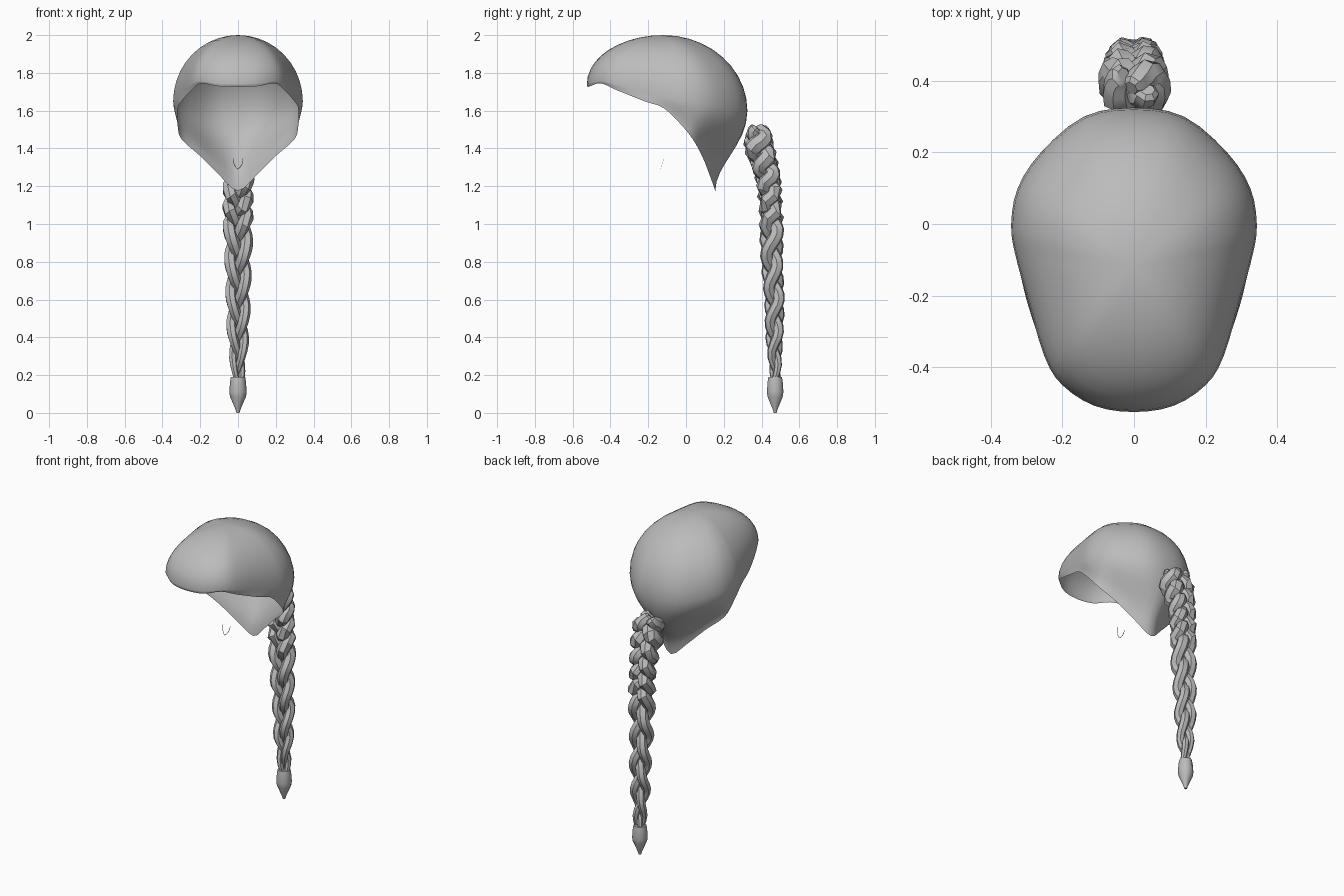
import bpy, bmesh, math
from mathutils import Vector

if "Cube" in bpy.data.objects:
    bpy.data.objects.remove(bpy.data.objects["Cube"], do_unlink=True)

grey = bpy.data.materials.new("hair grey")
grey.use_nodes = True
TONE = (0.5, 0.5, 0.5, 1)
grey.diffuse_color = TONE
grey.node_tree.nodes["Principled BSDF"].inputs["Base Color"].default_value = TONE


def catmull(pts, t, cyclic=False):
    """Smooth curve through pts, where t counts points."""
    n = len(pts)
    i = math.floor(t) if cyclic else min(math.floor(t), n - 2)
    f = t - i
    pick = (lambda k: pts[k % n]) if cyclic else (lambda k: pts[max(0, min(n - 1, k))])
    a, b, c, d = (Vector(pick(i + k)) for k in (-1, 0, 1, 2))
    return b + f / 2 * (c - a + f * (2 * a - 5 * b + 4 * c - d + f * (3 * (b - c) + d - a)))


def loft(name, rings, caps=(), angle=40):
    """Skin a list of closed rings; caps lists ring indices to fill."""
    bm = bmesh.new()
    rows = [[bm.verts.new(p) for p in ring] for ring in rings]
    n = len(rows[0])
    for lo, hi in zip(rows, rows[1:]):
        for j in range(n):
            k = (j + 1) % n
            bm.faces.new((lo[j], lo[k], hi[k], hi[j]))
    for c in caps:
        bm.faces.new(rows[c])
    bmesh.ops.remove_doubles(bm, verts=bm.verts, dist=0.0002)
    bmesh.ops.recalc_face_normals(bm, faces=bm.faces)
    mesh = bpy.data.meshes.new(name)
    bm.to_mesh(mesh)
    bm.free()
    mesh.materials.append(grey)
    obj = bpy.data.objects.new(name, mesh)
    bpy.context.collection.objects.link(obj)
    bpy.ops.object.select_all(action="DESELECT")
    obj.select_set(True)
    bpy.context.view_layer.objects.active = obj
    bpy.ops.object.shade_smooth_by_angle(angle=math.radians(angle))
    return obj


# Hair cap: widest line and open rim, from forehead to nape on the left side
widest = [(0, -.525, 1.74), (.11, -.508, 1.745), (.2, -.45, 1.755), (.25, -.37, 1.74),
          (.3, -.2, 1.7), (.333, -.08, 1.66), (.343, 0, 1.65), (.325, .1, 1.64),
          (.26, .2, 1.62), (.14, .3, 1.6), (0, .325, 1.6)]
rim = [(0, -.52, 1.725), (.11, -.505, 1.73), (.195, -.45, 1.745), (.245, -.37, 1.71),
       (.298, -.22, 1.65), (.318, -.12, 1.615), (.32, -.03, 1.53), (.3, .035, 1.45),
       (.2, .085, 1.36), (.1, .125, 1.26), (0, .155, 1.175)]


def full_loop(half, steps=3):
    pts = half + [(-x, y, z) for x, y, z in half[-2:0:-1]]
    return [catmull(pts, i / steps, True) for i in range(len(pts) * steps)]


wide_loop, rim_loop = full_loop(widest), full_loop(rim)
crown = Vector((0, -.12, 2))
rings = []
for i in range(11):                       # dome, crown to widest line
    a = math.pi / 2 * i / 10
    s, c = math.sin(a), math.cos(a)
    rings.append([Vector((crown.x + (w.x - crown.x) * s, crown.y + (w.y - crown.y) * s,
                          w.z + (crown.z - w.z) * c)) for w in wide_loop])
for i in range(1, 9):                     # skirt, widest line to rim
    t = i / 8
    ring = []
    for w, r in zip(wide_loop, rim_loop):
        drop = Vector((0, 0, w.z - r.z))
        ring.append((1 - t) ** 3 * w + 3 * t * (1 - t) ** 2 * (w - .43 * drop)
                    + 3 * t * t * (1 - t) * (r + .33 * drop) + t ** 3 * r)
    rings.append(ring)
loft("hair_cap", rings, angle=60)

# Braid: centre line (y, z) with thickness, from the top down
spine = [(.39, 1.51, .85), (.385, 1.42, 1.25), (.42, 1.3, 1.1), (.44, 1.2, 1.02),
         (.452, 1, 1), (.455, .8, .9), (.468, .6, .82), (.468, .4, .72), (.475, .17, .4)]


def strand_point(u, phase):
    y, z, size = catmull(spine, u * (len(spine) - 1))
    # tight plaits near the top, long ones below
    turns = (1.5 - z) / .29 if z > 1 else .5 / .29 + (1 - z) / .53
    p = math.tau * turns + phase
    return Vector((.047 * size * math.sin(p), y + .03 * size * math.sin(2 * p), z)), size


def strand(name, phase, count=56, sides=7):
    rings = []
    for i in range(count + 1):
        u = i / count
        p, size = strand_point(u, phase)
        ahead = strand_point(min(1, u + .005), phase)[0]
        behind = strand_point(max(0, u - .005), phase)[0]
        t = (ahead - behind).normalized()
        across = (Vector((1, 0, 0)) - t * t.x).normalized()
        deep = t.cross(across)
        r = .037 * size * (.65 if i == 0 else 1)
        rings.append([p + r * (across * math.cos(a) + deep * 1.05 * math.sin(a))
                      for a in (math.tau * k / sides for k in range(sides))])
    loft(name, rings, caps=(0, -1), angle=35)


for n, side in enumerate(("first", "second", "third")):
    strand(side + "_braid_strand", math.tau * n / 3)

# Tuft closing the braid end
tuft = [(.19, .038), (.165, .042), (.11, .046), (.085, .042), (.02, .014), (0, .008)]
loft("braid_tuft", [[(r * math.cos(math.tau * k / 10), .472 + r * math.sin(math.tau * k / 10), z)
                     for k in range(10)] for z, r in tuft], caps=(0, -1))

# Tiny loose wisp below the forehead
wisp = [(-.026, -.117, 1.345), (-.021, -.127, 1.315), (0, -.135, 1.29),
        (.021, -.127, 1.315), (.026, -.117, 1.345)]
path = [catmull(wisp, i / 2) for i in range(9)]
loft("loose_wisp", [[p + Vector((.002 * math.cos(a), 0, .002 * math.sin(a) + .001))
                     for a in (0, math.tau / 3, 2 * math.tau / 3)] for p in path], caps=(0, -1))
